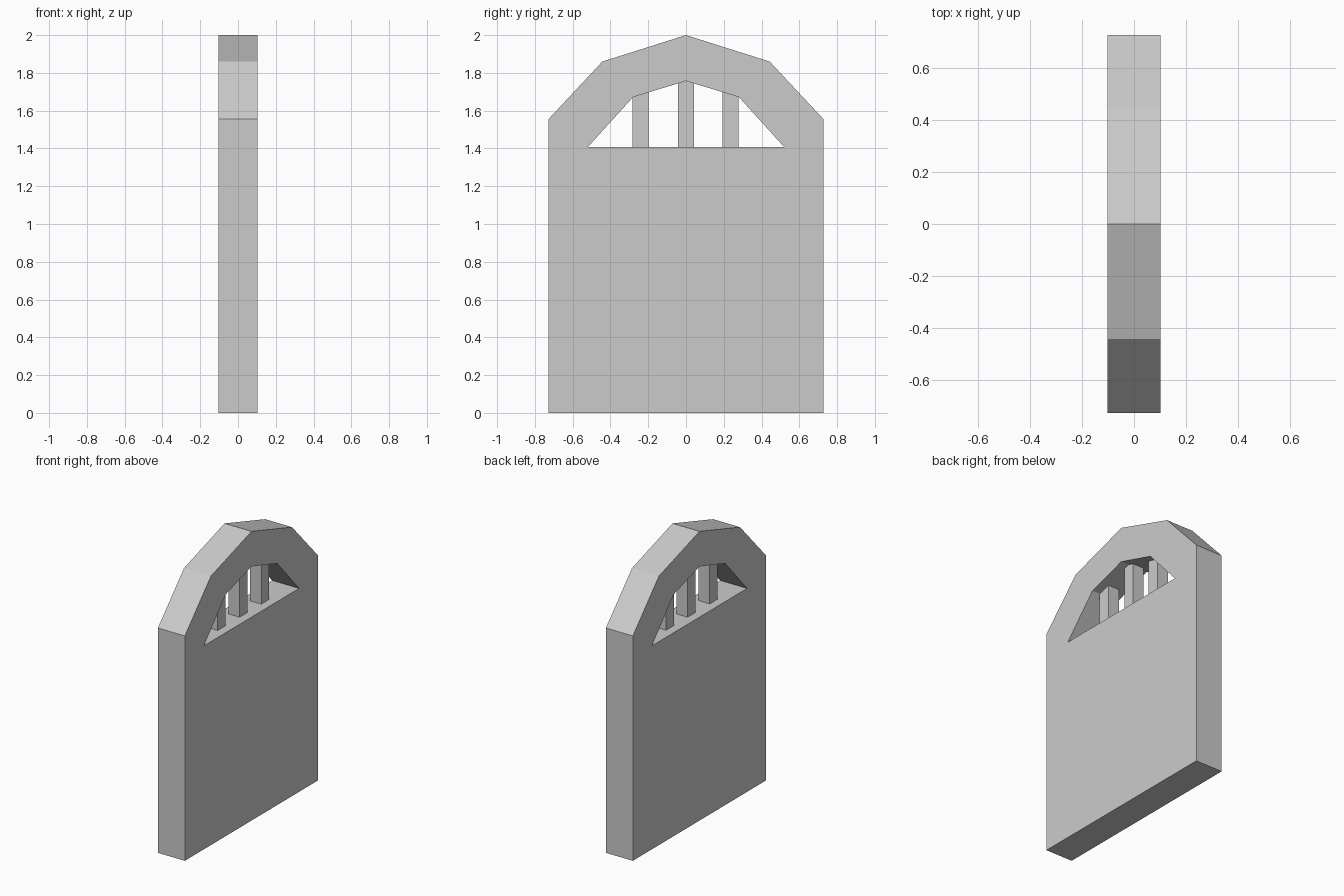
import bpy
from math import pi

if "Cube" in bpy.data.objects:
    bpy.data.objects.remove(bpy.data.objects["Cube"])

HALF_T = 0.103


def mirrored(half):
    """Close a right-hand outline (ending at the apex) by mirroring it."""
    return half + [(-y, z) for y, z in reversed(half[:-1])]


def slab(name, outlines, half_thickness):
    """Filled y-z outlines (inner ones become holes), thickened along x."""
    curve = bpy.data.curves.new(name, 'CURVE')
    curve.dimensions = '2D'
    curve.fill_mode = 'BOTH'
    curve.extrude = half_thickness
    for pts in outlines:
        spline = curve.splines.new('POLY')
        spline.points.add(len(pts) - 1)
        for p, (y, z) in zip(spline.points, pts):
            p.co = (y, z, 0, 1)
        spline.use_cyclic_u = True
    obj = bpy.data.objects.new(name, curve)
    obj.rotation_euler = (pi / 2, 0, pi / 2)
    bpy.context.collection.objects.link(obj)
    bpy.ops.object.select_all(action='DESELECT')
    obj.select_set(True)
    bpy.context.view_layer.objects.active = obj
    bpy.ops.object.convert(target='MESH')
    # weld the caps to the sides and keep flat facets
    obj = bpy.context.object
    bpy.ops.object.mode_set(mode='EDIT')
    bpy.ops.mesh.select_all(action='SELECT')
    bpy.ops.mesh.remove_doubles(threshold=0.0005)
    bpy.ops.mesh.normals_make_consistent(inside=False)
    bpy.ops.object.mode_set(mode='OBJECT')
    bpy.ops.object.shade_flat()
    return obj


# Door panel with faceted arch and window opening
outer = mirrored([(0.728, 0), (0.728, 1.555), (0.443, 1.86), (0, 2.0)])
window = mirrored([(0.52, 1.407), (0.28, 1.672), (0, 1.757)])
slab("door_panel", [outer, window], HALF_T)

# Square window bars, tops buried slightly in the arch
for name, y, top in (("left", -0.241, 1.70), ("middle", 0, 1.76), ("right", 0.236, 1.70)):
    bottom = 1.40
    bpy.ops.mesh.primitive_cube_add(size=1, location=(0, y, (top + bottom) / 2))
    bar = bpy.context.object
    bar.name = f"window_bar_{name}"
    bar.scale = (0.086, 0.086, top - bottom)
